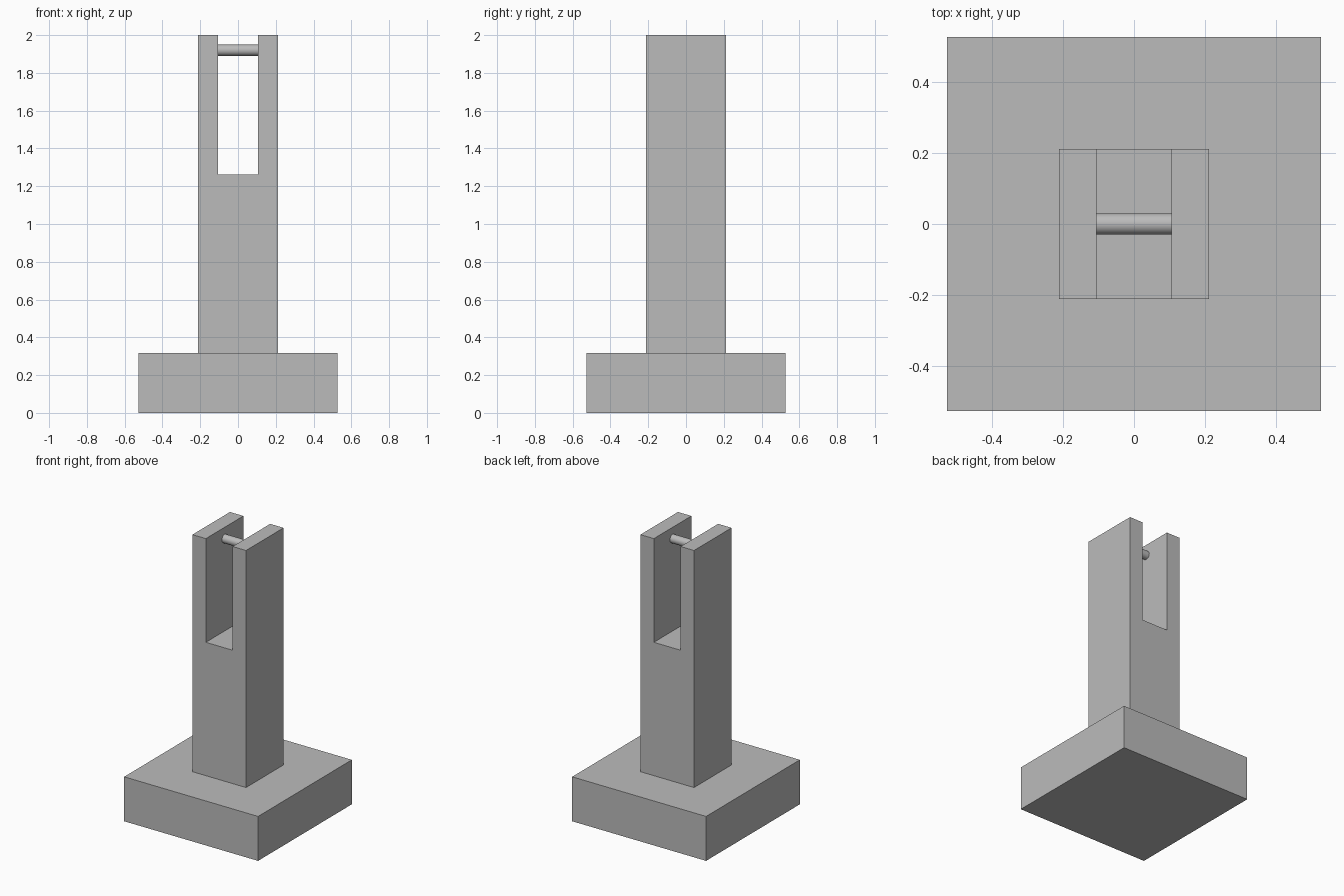
import bpy
import bmesh
import math

if "Cube" in bpy.data.objects:
    bpy.data.objects.remove(bpy.data.objects["Cube"], do_unlink=True)

U = 2 / 19  # design module: the post stands 19 modules tall

grey = bpy.data.materials.new("plain_grey")
grey.use_nodes = True
colour = (0.5, 0.5, 0.5, 1)
grey.diffuse_color = colour
grey.node_tree.nodes["Principled BSDF"].inputs["Base Color"].default_value = colour


def extrude_profile(name, points, depth):
    """Extrude an outline in the xz plane symmetrically along y."""
    bm = bmesh.new()
    face = bm.faces.new([bm.verts.new((x * U, -depth * U / 2, z * U)) for x, z in points])
    solid = bmesh.ops.extrude_face_region(bm, geom=[face])
    verts = [g for g in solid["geom"] if isinstance(g, bmesh.types.BMVert)]
    bmesh.ops.translate(bm, verts=verts, vec=(0, depth * U, 0))
    bmesh.ops.recalc_face_normals(bm, faces=bm.faces)
    mesh = bpy.data.meshes.new(name)
    bm.to_mesh(mesh)
    bm.free()
    mesh.materials.append(grey)
    obj = bpy.data.objects.new(name, mesh)
    bpy.context.collection.objects.link(obj)
    return obj


# Square plinth
extrude_profile("base", [(-5, 0), (5, 0), (5, 3), (-5, 3)], 10)

# Square post with an open slot through its top
half = [(2, 3), (2, 19), (1, 19), (1, 12)]
extrude_profile("slotted_post", half + [(-x, z) for x, z in reversed(half)], 4)

# Round pin across the slot
bpy.ops.mesh.primitive_cylinder_add(vertices=48, radius=0.03, depth=2 * U,
                                    location=(0, 0, 1.92),
                                    rotation=(0, math.pi / 2, 0))
pin = bpy.context.object
pin.name = "cross_pin"
pin.data.materials.append(grey)
bpy.ops.object.shade_smooth_by_angle(angle=math.radians(40))
